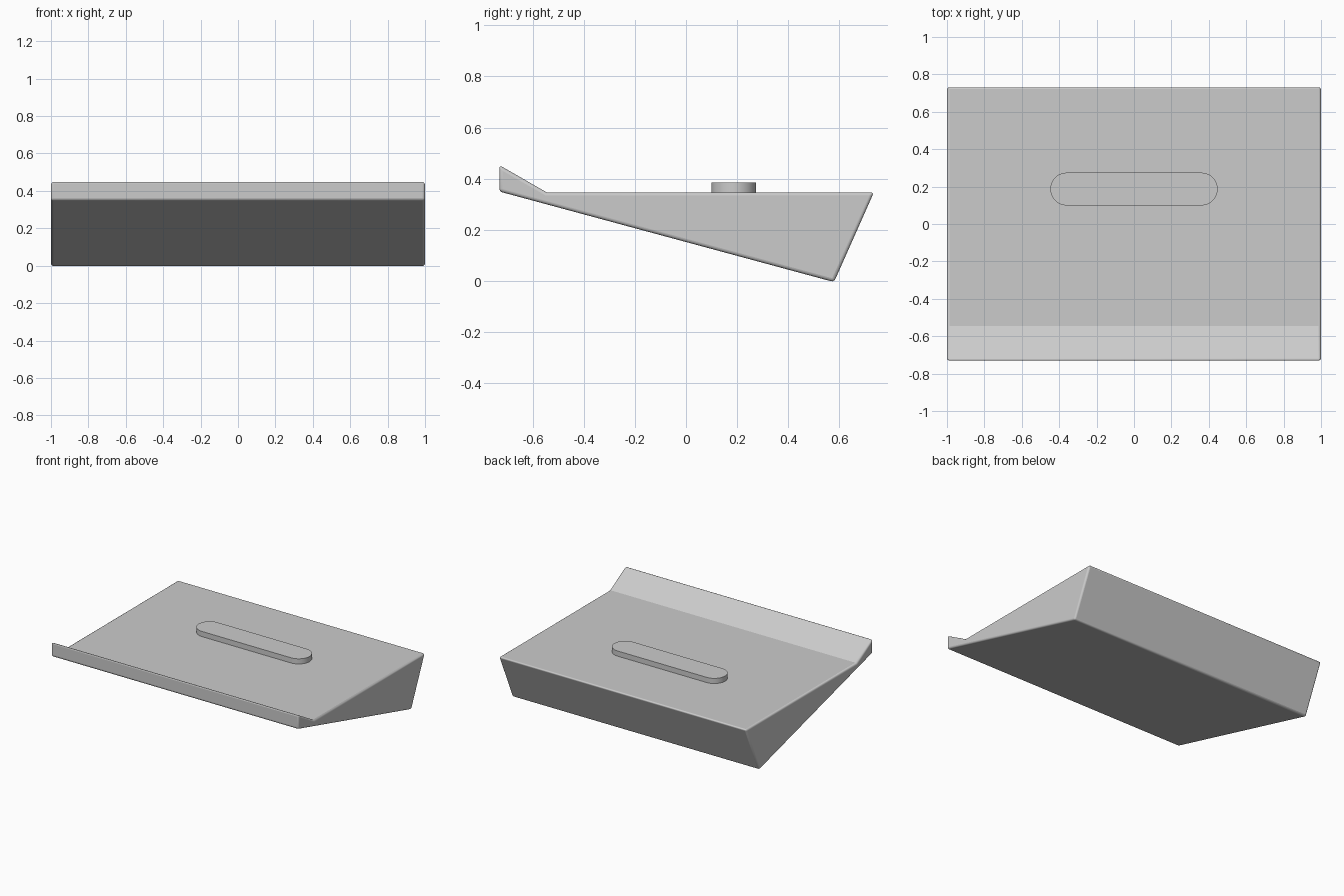
import bpy
import bmesh
from math import pi, sin, cos, radians

if "Cube" in bpy.data.objects:
    bpy.data.objects.remove(bpy.data.objects["Cube"], do_unlink=True)

grey = bpy.data.materials.new("light grey")
grey.use_nodes = True
grey.diffuse_color = (0.6, 0.6, 0.6, 1)
grey.node_tree.nodes["Principled BSDF"].inputs["Base Color"].default_value = (0.6, 0.6, 0.6, 1)


def extrude_profile(name, points, direction):
    """Fill a closed profile and extrude it along a direction."""
    bm = bmesh.new()
    face = bm.faces.new([bm.verts.new(p) for p in points])
    result = bmesh.ops.extrude_face_region(bm, geom=[face])
    moved = [v for v in result["geom"] if isinstance(v, bmesh.types.BMVert)]
    bmesh.ops.translate(bm, verts=moved, vec=direction)
    bmesh.ops.recalc_face_normals(bm, faces=bm.faces)
    mesh = bpy.data.meshes.new(name)
    bm.to_mesh(mesh)
    bm.free()
    mesh.materials.append(grey)
    obj = bpy.data.objects.new(name, mesh)
    bpy.context.collection.objects.link(obj)
    return obj


def smooth(obj, angle):
    bpy.ops.object.select_all(action="DESELECT")
    obj.select_set(True)
    bpy.context.view_layer.objects.active = obj
    bpy.ops.object.shade_smooth_by_angle(angle=radians(angle))


# Wedge body with a raised front lip, rounded on every outer edge
side = [(-0.73, 0.453), (-0.73, 0.35), (0.579, -0.004), (0.735, 0.347), (-0.545, 0.347)]
body = extrude_profile("wedge_body", [(-1, y, z) for y, z in side], (2, 0, 0))
weights = body.data.attributes.new("bevel_weight_edge", "FLOAT", "EDGE")
for edge in body.data.edges:
    a, b = (body.data.vertices[i].co for i in edge.vertices)
    crease = abs(a.y + 0.545) < 0.001 and abs(b.y + 0.545) < 0.001
    weights.data[edge.index].value = 0 if crease else 1
bevel = body.modifiers.new("rounded_edges", "BEVEL")
bevel.limit_method = "WEIGHT"
bevel.width = 0.013
bevel.segments = 4
smooth(body, 29)

# Rounded bar standing on the top surface
radius, reach, steps = 0.0875, 0.36, 24
outline = []
for end in (1, -1):
    for i in range(steps + 1):
        a = -pi / 2 + pi * i / steps
        outline.append((end * (reach + radius * cos(a)), 0.187 + end * radius * sin(a), 0.33))
bar = extrude_profile("raised_bar", outline, (0, 0, 0.055))
smooth(bar, 30)
